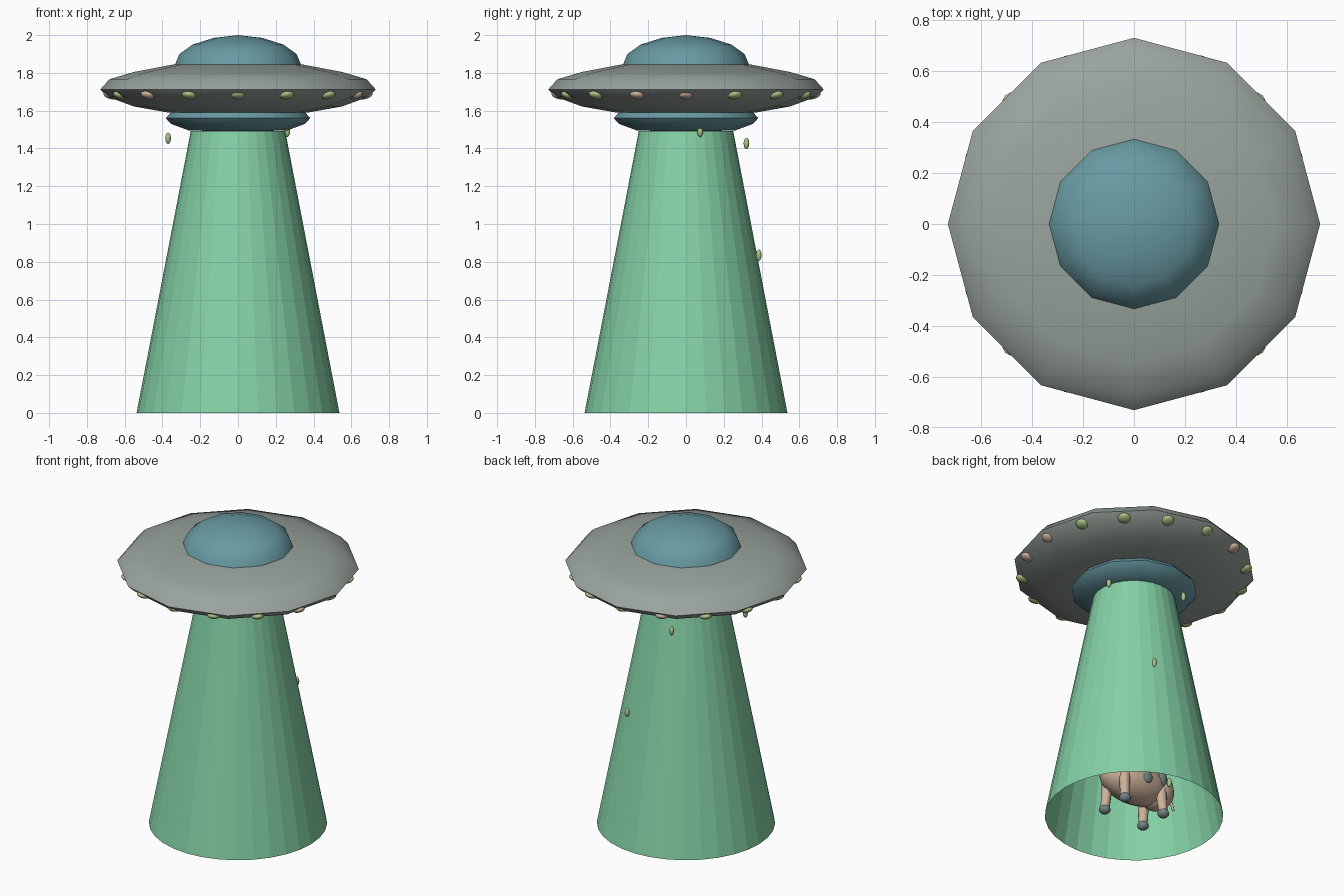
import bpy, bmesh, math
from mathutils import Vector

if "Cube" in bpy.data.objects:
    bpy.data.objects.remove(bpy.data.objects["Cube"])


def material(name, srgb):
    lin = [c / 12.92 if c < 0.04 else ((c + 0.055) / 1.055) ** 2.4 for c in srgb]
    m = bpy.data.materials.new(name)
    m.use_nodes = True
    m.diffuse_color = (*lin, 1)
    m.node_tree.nodes["Principled BSDF"].inputs["Base Color"].default_value = (*lin, 1)
    return m


GREY = material("hull grey", (0.60, 0.64, 0.615))
BLUE = material("dome blue", (0.41, 0.605, 0.64))
BEAM = material("beam green", (0.52, 0.82, 0.65))
LIME = material("light green", (0.67, 0.77, 0.53))
PINK = material("light beige", (0.80, 0.70, 0.61))
SLATE = material("slate", (0.45, 0.52, 0.53))


def finish(bm, name, mat, smooth=None):
    bmesh.ops.recalc_face_normals(bm, faces=bm.faces)
    mesh = bpy.data.meshes.new(name)
    bm.to_mesh(mesh)
    bm.free()
    mesh.materials.append(mat)
    ob = bpy.data.objects.new(name, mesh)
    bpy.context.collection.objects.link(ob)
    if smooth:
        bpy.ops.object.select_all(action="DESELECT")
        ob.select_set(True)
        bpy.context.view_layer.objects.active = ob
        bpy.ops.object.shade_smooth_by_angle(angle=math.radians(smooth))
    return ob


def lathe(name, profile, sides, mat, smooth=None):
    """Spin a (radius, height) profile; zero radius closes to a point."""
    bm = bmesh.new()
    rings = []
    for r, z in profile:
        count = sides if r else 1
        rings.append([bm.verts.new((r * math.cos(math.tau * i / sides),
                                    r * math.sin(math.tau * i / sides), z))
                      for i in range(count)])
    for a, b in zip(rings, rings[1:]):
        for i in range(sides):
            j = (i + 1) % sides
            quad = [a[i % len(a)], a[j % len(a)], b[j % len(b)], b[i % len(b)]]
            bm.faces.new(list(dict.fromkeys(quad)))
    return finish(bm, name, mat, smooth)


def ball(name, loc, size, mat, turn=0, tilt=0, segments=12):
    bm = bmesh.new()
    bmesh.ops.create_uvsphere(bm, u_segments=segments, v_segments=8, radius=1)
    bmesh.ops.scale(bm, vec=size, verts=bm.verts)
    ob = finish(bm, name, mat, 60)
    ob.location = loc
    ob.rotation_euler = (0, tilt, turn)
    return ob


def rod(name, start, end, r1, r2, mat):
    start, end = Vector(start), Vector(end)
    bm = bmesh.new()
    bmesh.ops.create_cone(bm, cap_ends=True, segments=10, radius1=r1, radius2=r2,
                          depth=(end - start).length)
    ob = finish(bm, name, mat, 40)
    ob.location = (start + end) / 2
    ob.rotation_euler = (end - start).to_track_quat("Z", "Y").to_euler()
    return ob


# Saucer
lathe("saucer_hull", [(0, 1.59), (0.37, 1.59), (0.55, 1.622), (0.69, 1.673), (0.73, 1.712),
                      (0.68, 1.767), (0.55, 1.805), (0.34, 1.845), (0, 1.85)], 12, GREY, 35)
lathe("cockpit_dome", [(0.337, 1.835), (0.31, 1.9), (0.24, 1.95), (0.13, 1.985), (0, 2.0)],
      12, BLUE, 35)
lathe("lower_ring", [(0.34, 1.61), (0.382, 1.56), (0.355, 1.53), (0.26, 1.495), (0, 1.49)],
      12, BLUE, 35)

# Rim lights, a few in the second colour
for i in range(16):
    a = math.tau * i / 16
    ball(f"rim_light_{i}", (0.675 * math.cos(a), 0.675 * math.sin(a), 1.682),
         (0.04, 0.04, 0.02), PINK if i in (0, 5, 10, 15) else LIME, turn=a, tilt=-0.3)

# Light beam, open at both ends
lathe("light_beam", [(0.537, 0), (0.25, 1.492)], 32, BEAM)

# Floating droplets
for i, p in enumerate([(-0.37, -0.095, 1.454), (-0.12, 0.32, 1.427), (0.163, 0.385, 0.835),
                       (0.26, 0.075, 1.49), (-0.16, 0.14, 0.23)]):
    ball(f"droplet_{i}", p, (0.015, 0.015, 0.03), LIME, segments=8)

# Cow inside the beam
ball("cow_body", (0, 0, 0.23), (0.25, 0.14, 0.13), PINK, segments=20)
ball("cow_rump", (-0.17, 0, 0.22), (0.11, 0.12, 0.11), PINK)
ball("cow_head", (0.28, 0, 0.34), (0.09, 0.08, 0.085), PINK)
ball("cow_muzzle", (0.35, 0, 0.31), (0.045, 0.06, 0.045), SLATE)
rod("cow_tail", (-0.26, 0, 0.27), (-0.31, 0, 0.15), 0.012, 0.008, PINK)
for side, label in ((1, "left"), (-1, "right")):
    ball(f"cow_ear_{label}", (0.26, side * 0.1, 0.38), (0.02, 0.045, 0.025), SLATE)
    rod(f"cow_horn_{label}", (0.27, side * 0.04, 0.41), (0.27, side * 0.065, 0.46),
        0.015, 0.004, SLATE)
    ball(f"cow_spot_a_{label}", (0, side * 0.125, 0.22), (0.04, 0.02, 0.045), SLATE)
    ball(f"cow_spot_b_{label}", (-0.13, side * 0.11, 0.26), (0.035, 0.02, 0.05), SLATE)
    for x, end in ((0.15, "front"), (-0.15, "back")):
        foot = (x, side * 0.095, 0.03)
        rod(f"cow_leg_{end}_{label}", foot, (x * 0.95, side * 0.08, 0.2), 0.027, 0.035, PINK)
        ball(f"cow_hoof_{end}_{label}", foot, (0.036, 0.036, 0.028), SLATE)
